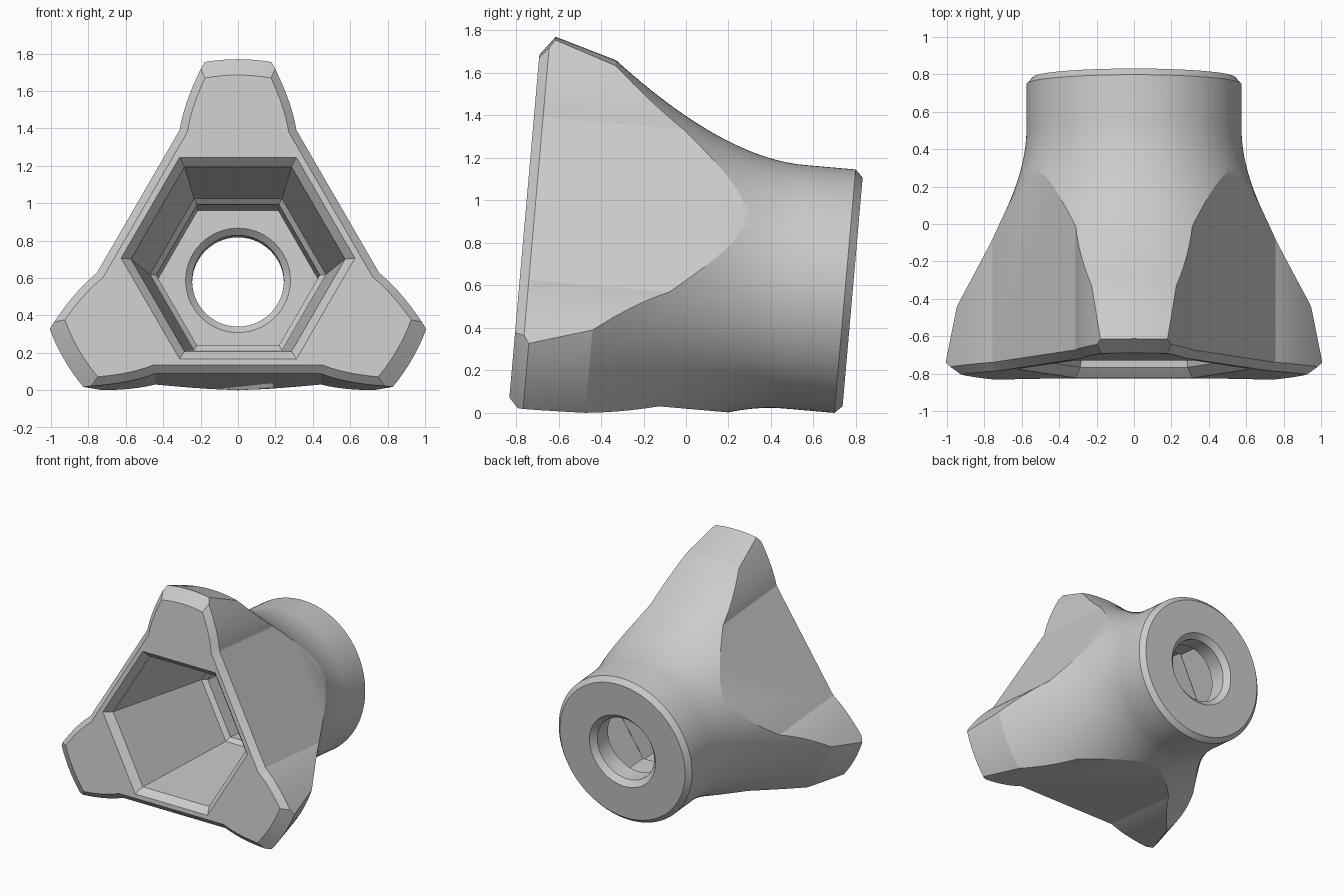
import bpy, bmesh, math
from mathutils import Vector, Matrix

if "Cube" in bpy.data.objects:
    bpy.data.objects.remove(bpy.data.objects["Cube"], do_unlink=True)

grey = bpy.data.materials.new("plain grey")
grey.use_nodes = True
COLOUR = (0.6, 0.6, 0.6, 1)
grey.diffuse_color = COLOUR
grey.node_tree.nodes["Principled BSDF"].inputs["Base Color"].default_value = COLOUR


def make_object(name, bm):
    bmesh.ops.recalc_face_normals(bm, faces=bm.faces)
    mesh = bpy.data.meshes.new(name)
    bm.to_mesh(mesh)
    bm.free()
    mesh.materials.append(grey)
    ob = bpy.data.objects.new(name, mesh)
    bpy.context.collection.objects.link(ob)
    return ob


def loft(name, sides, rings):
    """Closed solid along +y; each ring is (radius, depth)."""
    bm = bmesh.new()
    loops = []
    for r, t in rings:
        angles = [2 * math.pi * i / sides for i in range(sides)]
        loops.append([bm.verts.new((r * math.cos(a), t, r * math.sin(a))) for a in angles])
    for a, b in zip(loops, loops[1:]):
        for i in range(sides):
            j = (i + 1) % sides
            bm.faces.new((a[i], a[j], b[j], b[i]))
    bm.faces.new(loops[0])
    bm.faces.new(loops[-1])
    return make_object(name, bm)


def curve(p0, p1, p2, steps):
    p0, p1, p2 = Vector(p0), Vector(p1), Vector(p2)
    return [tuple(p0 * (1 - s) ** 2 + p1 * 2 * s * (1 - s) + p2 * s * s)
            for s in (i / steps for i in range(steps + 1))]


def combine(target, tool, operation):
    mod = target.modifiers.new(tool.name, 'BOOLEAN')
    mod.object, mod.operation, mod.solver = tool, operation, 'EXACT'
    bpy.context.view_layer.objects.active = target
    bpy.ops.object.modifier_apply(modifier=mod.name)
    bpy.data.objects.remove(tool, do_unlink=True)


# Turned body: chamfered lobe tips flaring in to a round collar
flare = curve((0.989, 0.362), (0.575, 0.907), (0.575, 1.29), 24)
knob = loft("three_lobed_knob", 144,
            [(0.983, 0), (1.074, 0.069)] + flare + [(0.575, 1.53), (0.54, 1.566)])

# Three-lobed outline with a chamfered front rim
half = curve((0.312, 0.692), (0.28, 0.90), (0.10, 1.20), 10)
lobe = half + [(-x, z) for x, z in reversed(half)]
bm = bmesh.new()
outline = []
for k in range(3):
    turn = Matrix.Rotation(k * math.tau / 3, 2)
    outline += [turn @ Vector(p) for p in lobe]
front = bm.faces.new([bm.verts.new((p.x, 0, p.y)) for p in outline])
grown = bmesh.ops.extrude_face_region(bm, geom=[front])["geom"]
bmesh.ops.translate(bm, vec=(0, 1.8, 0), verts=[g for g in grown if isinstance(g, bmesh.types.BMVert)])
rim = [e for e in bm.edges if all(abs(v.co.y) < 1e-4 for v in e.verts)]
bmesh.ops.recalc_face_normals(bm, faces=bm.faces)
bmesh.ops.bevel(bm, geom=rim, offset=0.043, segments=1, affect='EDGES')
combine(knob, make_object("lobe_outline", bm), 'INTERSECT')

# Stepped, tapered hexagonal socket
combine(knob, loft("hex_socket", 6, [(0.675, -0.05), (0.572, 0.053), (0.47, 1.0),
                                     (0.437, 1.03), (0.432, 1.36)]), 'DIFFERENCE')

# Through hole, chamfered at both ends
combine(knob, loft("through_hole", 96, [(0.30, 1.34), (0.245, 1.395),
                                        (0.245, 1.526), (0.305, 1.586)]), 'DIFFERENCE')

# Lean the axis and stand the knob on the ground
lean = Matrix.Translation((0, -0.777, 0.711)) @ Matrix.Rotation(math.radians(-5), 4, 'X')
knob.data.transform(lean)
zs = [v.co.z for v in knob.data.vertices]
ys = [v.co.y for v in knob.data.vertices]
knob.data.transform(Matrix.Translation((0, -(min(ys) + max(ys)) / 2, -min(zs))))

bpy.ops.object.select_all(action='DESELECT')
knob.select_set(True)
bpy.context.view_layer.objects.active = knob
bpy.ops.object.shade_smooth_by_angle(angle=math.radians(18))
